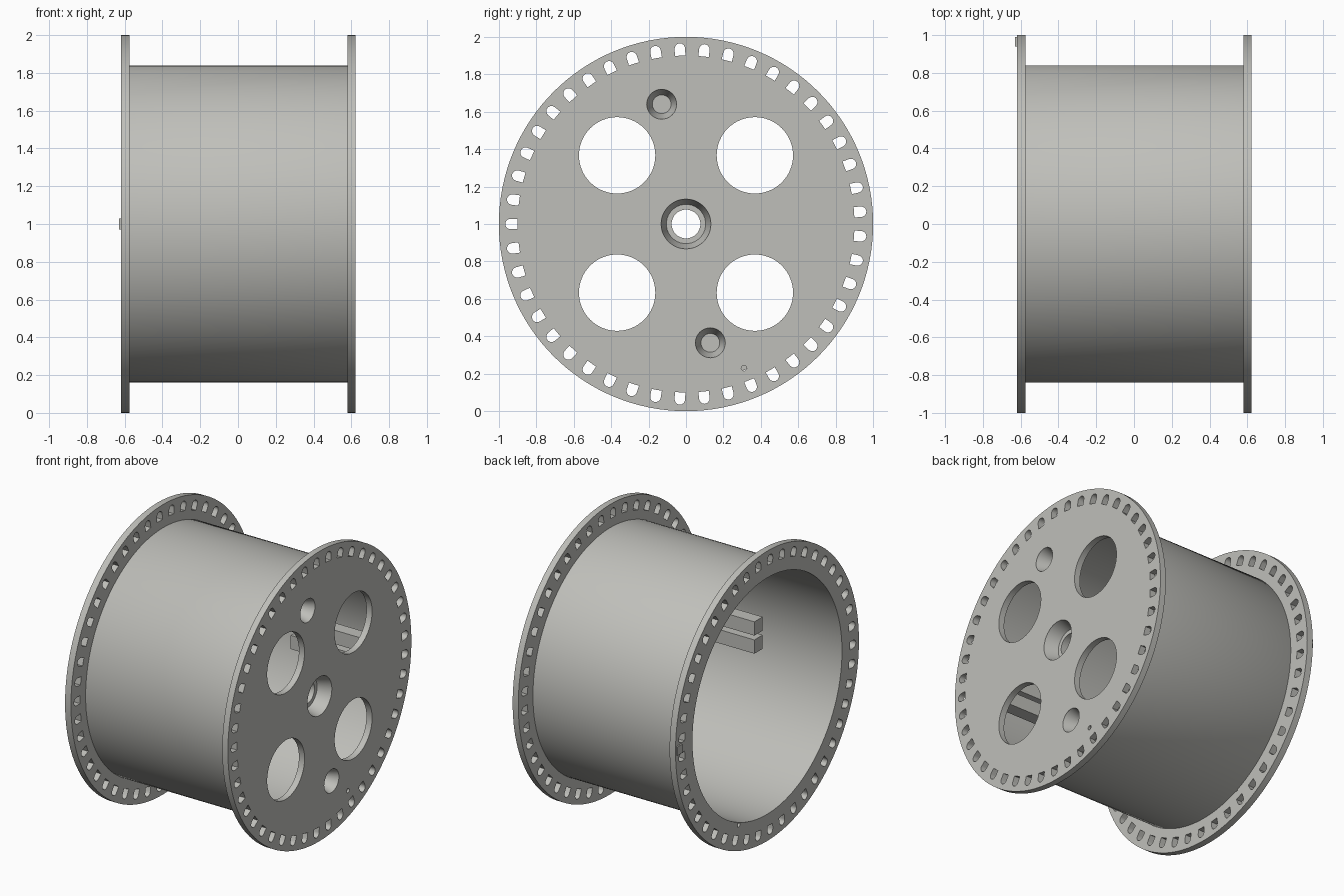
import bpy, bmesh, math
from mathutils import Matrix

if "Cube" in bpy.data.objects:
    bpy.data.objects.remove(bpy.data.objects["Cube"])

grey = bpy.data.materials.new("light grey plastic")
grey.diffuse_color = (0.52, 0.52, 0.49, 1)
grey.use_nodes = True
grey.node_tree.nodes["Principled BSDF"].inputs["Base Color"].default_value = grey.diffuse_color
CENTRE = 1.0
# maps a flat outline (u, v, depth) onto world (y, z, x)
STAND = Matrix(((0, 0, 1, 0), (1, 0, 0, 0), (0, 1, 0, CENTRE), (0, 0, 0, 1)))


def finish(name, bm, smooth=True):
    bmesh.ops.recalc_face_normals(bm, faces=bm.faces)
    me = bpy.data.meshes.new(name)
    bm.to_mesh(me)
    bm.free()
    ob = bpy.data.objects.new(name, me)
    me.materials.append(grey)
    bpy.context.collection.objects.link(ob)
    if smooth:
        bpy.ops.object.select_all(action='DESELECT')
        ob.select_set(True)
        bpy.context.view_layer.objects.active = ob
        bpy.ops.object.shade_smooth_by_angle(angle=math.radians(30))
    return ob


def circle(u, v, r, n):
    return [(u + r * math.cos(2 * math.pi * i / n),
             v + r * math.sin(2 * math.pi * i / n)) for i in range(n)]


def slot(angle):
    # arched slot: flat toward the axis, rounded toward the rim
    pts = [(0.9, -0.028), (0.9, 0.028)]
    for i in range(9):
        a = math.pi / 2 - math.pi * i / 8
        pts.append((0.938 + 0.028 * math.cos(a), 0.028 * math.sin(a)))
    c, s = math.cos(angle), math.sin(angle)
    return [(p * c - q * s, p * s + q * c) for p, q in pts]


def plate(name, outlines, x0, x1):
    # filled outline with holes, extruded along the axle
    cu = bpy.data.curves.new(name, 'CURVE')
    cu.dimensions = '2D'
    cu.fill_mode = 'BOTH'
    cu.extrude = (x1 - x0) / 2
    for pts in outlines:
        sp = cu.splines.new('POLY')
        sp.points.add(len(pts) - 1)
        for p, (u, v) in zip(sp.points, pts):
            p.co = (u, v, 0, 1)
        sp.use_cyclic_u = True
    tmp = bpy.data.objects.new(name + "_outline", cu)
    bpy.context.collection.objects.link(tmp)
    me = bpy.data.meshes.new_from_object(
        tmp.evaluated_get(bpy.context.evaluated_depsgraph_get()))
    bpy.data.objects.remove(tmp)
    bm = bmesh.new()
    bm.from_mesh(me)
    bpy.data.meshes.remove(me)
    bmesh.ops.remove_doubles(bm, verts=bm.verts, dist=1e-5)
    bm.transform(Matrix.Translation(((x0 + x1) / 2, 0, 0)) @ STAND)
    return finish(name, bm)


def lathe(name, profile, y=0, z=CENTRE, n=48, closed=True):
    # revolve (x, radius) points about an axis parallel to x
    bm = bmesh.new()
    rings = [[bm.verts.new((x, y + u, z + v)) for u, v in circle(0, 0, r, n)]
             for x, r in profile]
    pairs = list(zip(rings, rings[1:]))
    if closed:
        pairs.append((rings[-1], rings[0]))
    for a, b in pairs:
        for i in range(n):
            j = (i + 1) % n
            bm.faces.new((a[i], a[j], b[j], b[i]))
    if not closed:
        bm.faces.new(rings[0])
        bm.faces.new(rings[-1])
    return finish(name, bm)


def box(name, x, y, z):
    bm = bmesh.new()
    bmesh.ops.create_cube(bm, size=1)
    for v in bm.verts:
        for k, (lo, hi) in enumerate((x, y, z)):
            v.co[k] = lo if v.co[k] < 0 else hi
    return finish(name, bm, False)


# flanges with 45 rim slots and one small pin hole
rim = [circle(0, 0, 1, 128)] + [slot(math.radians(180 + 8 * i)) for i in range(45)]
rim.append(circle(0.31, -0.77, 0.015, 12))
windows = [circle(sy * 0.368, sz * 0.367, 0.204, 64) for sy in (-1, 1) for sz in (-1, 1)]
sockets = [(-0.13, 0.64), (0.13, -0.635)]
plate("closed_flange", rim + windows + [circle(0, 0, 0.133, 48)]
      + [circle(u, v, 0.08, 32) for u, v in sockets], 0.58, 0.623)
plate("open_flange", rim + [circle(0, 0, 0.815, 128)], -0.62, -0.575)

# drum tube
lathe("drum", [(-0.62, 0.815), (-0.575, 0.84), (0.581, 0.84), (0.581, 0.815)], n=128)

# tapered hub with a through hole
lathe("hub", [(0.62, 0.133), (0.53, 0.105), (0.53, 0.077), (0.48, 0.077),
              (0.48, 0.125), (0.58, 0.155), (0.58, 0.134)])

# blind tapered sockets
for u, v in sockets:
    lathe("socket", [(0.53, 0.05), (0.62, 0.08), (0.58, 0.095), (0.515, 0.065)],
          u, CENTRE + v, 32, False).data
    bm = bmesh.new()
    ob = bpy.context.view_layer.objects.active
    bm.from_mesh(ob.data)
    # keep only the floor at the inner end of the cup
    bm.to_mesh(ob.data)
    bm.free()

# paired clip arms along the drum wall on both sides
for s in (-1, 1):
    for t in (-1, 1):
        box("clip_arm", (-0.06, 0.59), sorted((s * 0.66, s * 0.75)),
            sorted((CENTRE + t * 0.015, CENTRE + t * 0.11)))

# small locating peg on the open flange
box("locating_peg", (-0.63, -0.61), (0.94, 0.99), (0.97, 1.03))
